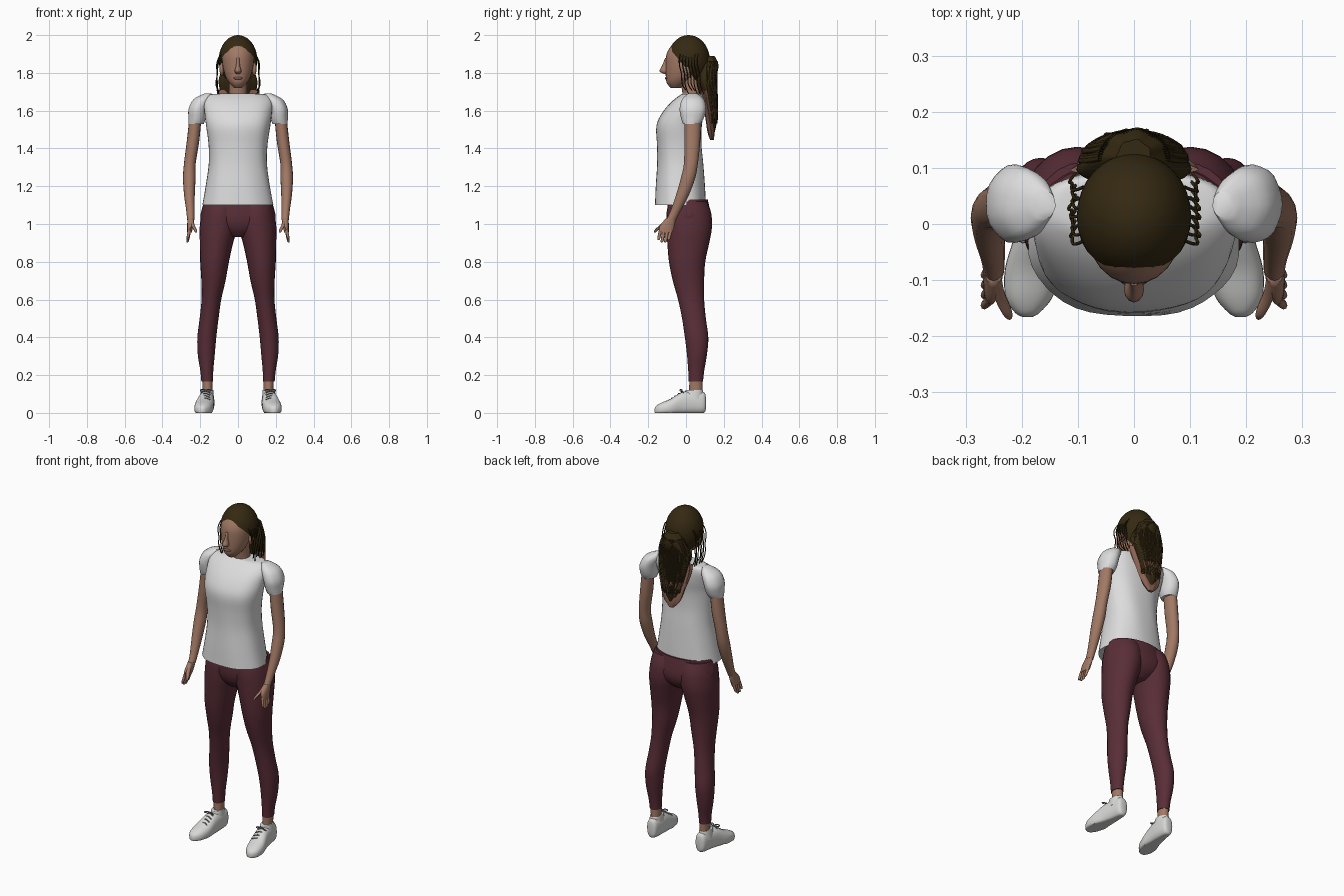
import bpy, bmesh, math, random
from mathutils import Vector

if "Cube" in bpy.data.objects:
    bpy.data.objects.remove(bpy.data.objects["Cube"], do_unlink=True)
random.seed(4)


def material(name, r, g, b):
    mat = bpy.data.materials.new(name)
    mat.use_nodes = True
    mat.diffuse_color = (r, g, b, 1)
    shader = mat.node_tree.nodes["Principled BSDF"]
    shader.inputs["Base Color"].default_value = (r, g, b, 1)
    shader.inputs["Roughness"].default_value = .8
    return mat


SKIN = material("skin", .36, .19, .13)
HAIR = material("dark brown hair", .035, .022, .006)
WHITE = material("white cotton", .72, .72, .72)
PANTS = material("burgundy leggings", .1, .027, .038)
SHOE = material("shoe white", .68, .68, .67)
LACE = material("grey laces", .2, .2, .2)
TIPS = material("faded hair tips", .27, .13, .09)


def finish(bm, name, mat):
    bmesh.ops.recalc_face_normals(bm, faces=bm.faces[:])
    mesh = bpy.data.meshes.new(name)
    bm.to_mesh(mesh)
    bm.free()
    mesh.materials.append(mat)
    obj = bpy.data.objects.new(name, mesh)
    bpy.context.collection.objects.link(obj)
    bpy.ops.object.select_all(action="DESELECT")
    obj.select_set(True)
    bpy.context.view_layer.objects.active = obj
    bpy.ops.object.shade_smooth_by_angle(angle=math.radians(50))
    return obj


def smooth_rings(rings, steps):
    """Catmull-Rom interpolation between the given sections."""
    out = []
    last = len(rings) - 1
    for i in range(last):
        a, b, c, d = (rings[min(max(k, 0), last)] for k in range(i - 1, i + 3))
        for s in range(steps):
            t = s / steps
            out.append([q + t / 2 * (r - p + t * (2*p - 5*q + 4*r - w + t * (3*(q - r) + w - p)))
                        for p, q, r, w in zip(a, b, c, d)])
    return out + [rings[-1]]


def loft(name, mat, rings, side=1, along="z", sides=24, steps=4, power=2, fold=0):
    """Skin elliptical sections (x, y, z, half width, half depth)."""
    bm = bmesh.new()
    loops = []
    for x, y, z, rx, ry in smooth_rings(rings, steps):
        loop = []
        for k in range(sides):
            a = math.tau * k / sides
            c, s = math.cos(a), math.sin(a)
            wave = 1 + fold * math.sin(a * 7 + z * 9)
            u = math.copysign(abs(c) ** (2 / power), c) * rx * wave
            v = math.copysign(abs(s) ** (2 / power), s) * ry * wave
            co = (x * side + u, y + v, z) if along == "z" else (x * side + u, y, max(z + v, 0))
            loop.append(bm.verts.new(co))
        loops.append(loop)
    for low, high in zip(loops, loops[1:]):
        for k in range(sides):
            n = (k + 1) % sides
            bm.faces.new((low[k], low[n], high[n], high[k]))
    bm.faces.new(loops[0])
    bm.faces.new(loops[-1])
    return finish(bm, name, mat)


def ball(name, mat, centre, radii, cut=None):
    """Ellipsoid, optionally trimmed by a plane (point, normal)."""
    bm = bmesh.new()
    bmesh.ops.create_uvsphere(bm, u_segments=32, v_segments=20, radius=1)
    for v in bm.verts:
        v.co = Vector(p * r + c for p, r, c in zip(v.co, radii, centre))
    if cut:
        bmesh.ops.bisect_plane(bm, geom=bm.verts[:] + bm.edges[:] + bm.faces[:],
                               plane_co=cut[0], plane_no=cut[1], clear_outer=True)
    return finish(bm, name, mat)


def strands(name, mat, paths, thickness):
    """Thin round curves through the given points."""
    curve = bpy.data.curves.new(name, "CURVE")
    curve.dimensions = "3D"
    curve.bevel_depth = thickness
    curve.bevel_resolution = 1
    curve.resolution_u = 4
    for path in paths:
        spline = curve.splines.new("NURBS")
        spline.points.add(len(path) - 1)
        spline.use_endpoint_u = True
        for point, co in zip(spline.points, path):
            point.co = (*co, 1)
    curve.materials.append(mat)
    obj = bpy.data.objects.new(name, curve)
    bpy.context.collection.objects.link(obj)


# Shirt body and seat of the leggings
loft("shirt", WHITE, [
    (0, -.03, 1.1, .188, .135), (0, -.03, 1.2, .17, .13), (0, -.03, 1.32, .154, .122),
    (0, -.035, 1.42, .156, .118), (0, -.036, 1.52, .17, .12), (0, -.015, 1.59, .178, .11),
    (0, .012, 1.65, .18, .086), (0, .032, 1.685, .15, .06), (0, .034, 1.69, .07, .05)],
    sides=42, power=2.3, fold=.008)
loft("leggings_seat", PANTS, [
    (0, .01, .93, .05, .06), (0, .015, .97, .14, .1), (0, .016, 1.03, .198, .117),
    (0, .01, 1.13, .175, .105)], sides=32)

# Neck, head and face
loft("neck", SKIN, [(0, .04, 1.62, .06, .05), (0, .03, 1.7, .048, .05), (0, .02, 1.8, .05, .055)])
loft("head", SKIN, [
    (0, -.055, 1.72, .02, .025), (0, -.045, 1.745, .045, .056), (0, -.03, 1.78, .066, .077),
    (0, -.012, 1.84, .082, .096), (0, -.003, 1.9, .084, .1), (0, 0, 1.95, .062, .072),
    (0, .005, 1.98, .03, .035)])
loft("nose", SKIN, [(0, -.11, 1.795, .01, .008), (0, -.116, 1.81, .018, .024),
                    (0, -.108, 1.84, .01, .018), (0, -.1, 1.88, .008, .01)], sides=12)
ball("lips", TIPS, (0, -.1, 1.772), (.024, .012, .008))

# Hair cap, tail and faded tail end
ball("hair_cap", HAIR, (0, .014, 1.868), (.102, .112, .132), ((0, 0, 1.825), (0, -1.2, -1)))
loft("hair_tail", HAIR, [
    (0, .14, 1.48, .012, .01), (0, .135, 1.53, .042, .026), (0, .13, 1.61, .065, .034),
    (0, .115, 1.7, .092, .046), (0, .105, 1.77, .098, .052), (0, .12, 1.84, .066, .05),
    (0, .12, 1.89, .03, .03)], sides=42, fold=.05)
loft("hair_tail_tips", TIPS, [
    (0, .138, 1.445, .015, .01), (0, .132, 1.49, .055, .018), (0, .122, 1.57, .082, .02),
    (0, .106, 1.66, .105, .022), (0, .1, 1.71, .11, .02)], sides=42, fold=.06)

# Loose wavy strands over the tail and beside the face
tail, loose, faded = [], [], []
for n in range(36):
    a = math.pi * (n + .5) / 36
    c, s = math.cos(a), math.sin(a)
    j = random.uniform(-.01, .01)
    path = [(c * .06, .115 + s * .05, 1.86), (c * .1 + j, .105 + s * .054, 1.78),
            (c * .096 - j, .115 + s * .048, 1.7), (c * .068 + j, .13 + s * .036, 1.61),
            (c * .05 - j, .135 + s * .028, 1.54 + j)]
    tail.append(path)
    if n % 2:
        faded.append([path[-2], path[-1], (c * .04 + j, .14, 1.47 + abs(c) * .08)])
for side in (1, -1):
    for n in range(7):
        y = -.03 + n * .016
        j = random.uniform(-.012, .012)
        loose.append([(side * .09, y, 1.9), (side * (.118 + j), y - .015, 1.85),
                      (side * (.1 - j), y + .02, 1.79), (side * (.122 + j), y, 1.74),
                      (side * .1, y + .03, 1.68 + 3 * j)])
strands("tail_strands", HAIR, tail, .005)
strands("loose_strands", HAIR, loose, .003)
strands("faded_strands", TIPS, faded, .005)

# Paired parts: the left is +x
for label, side in (("left_", 1), ("right_", -1)):
    ball(label + "ear", SKIN, (side * .086, .005, 1.82), (.012, .022, .034))
    loft(label + "sleeve", WHITE, [
        (.222, .03, 1.53, .04, .046), (.217, .034, 1.56, .046, .06), (.212, .036, 1.61, .05, .07),
        (.19, .036, 1.66, .046, .058), (.16, .035, 1.69, .02, .025)], side, fold=.015)
    loft(label + "arm", SKIN, [
        (.25, -.08, 1.02, .019, .026), (.252, -.055, 1.07, .022, .027),
        (.257, -.02, 1.15, .028, .034), (.258, .01, 1.24, .033, .038),
        (.255, .026, 1.32, .031, .037), (.238, .033, 1.44, .033, .042),
        (.225, .035, 1.57, .032, .042)], side, sides=16)
    loft(label + "palm", SKIN, [
        (.257, -.108, .955, .012, .036), (.253, -.1, .99, .016, .04),
        (.25, -.08, 1.03, .018, .027)], side, sides=14)
    for n, finger in enumerate(("little", "ring", "middle", "index")):
        y = -.08 - n * .018
        tip = .915 - .012 * (n in (1, 2))
        loft(label + finger + "_finger", SKIN, [
            (.268, y - .012, tip, .004, .004), (.266, y - .01, tip + .01, .007, .008),
            (.256, y, .97, .009, .009)], side, sides=8)
    loft(label + "thumb", SKIN, [
        (.222, -.166, .955, .005, .005), (.227, -.154, .97, .009, .011),
        (.24, -.125, .995, .01, .014), (.247, -.09, 1.03, .01, .014)], side, sides=8)
    loft(label + "legging", PANTS, [
        (.163, .052, .165, .031, .038), (.165, .054, .22, .034, .042),
        (.168, .058, .31, .045, .053), (.165, .056, .4, .05, .062),
        (.153, .042, .5, .05, .063), (.141, .027, .6, .052, .069),
        (.13, .013, .7, .064, .083), (.124, .006, .8, .076, .096),
        (.114, .012, .9, .088, .111), (.103, .017, .98, .1, .12),
        (.095, .015, 1.06, .098, .118), (.09, .01, 1.12, .09, .1)], side)
    loft(label + "ankle", SKIN, [(.16, .052, .07, .026, .036), (.163, .052, .2, .027, .034)], side)

    # Shoe, with a sole band, a heel collar and laces
    loft(label + "shoe", SHOE, [
        (.16, .106, .05, .012, .025), (.161, .095, .055, .03, .055), (.163, .04, .055, .038, .06),
        (.17, -.02, .05, .043, .06), (.18, -.08, .03, .05, .045), (.187, -.13, .02, .042, .034),
        (.19, -.158, .015, .022, .022), (.19, -.166, .012, .008, .01)], side, "y", 28, power=2.4)
    loft(label + "shoe_collar", SHOE, [
        (.164, .04, .07, .037, .056), (.163, .043, .115, .033, .047),
        (.163, .043, .122, .031, .044)], side)
    laces = []
    for n in range(4):
        y, z = -.02 - n * .018, .118 - n * .012
        laces.append([(side * (.173 + d * .025), y + d * .006, z - abs(d) * .012)
                      for d in (-1, -.5, 0, .5, 1)])
    for d in (-1, 1):
        laces.append([(side * .172, -.02, .12), (side * (.172 + d * .03), -.04, .135),
                      (side * (.172 + d * .045), -.03, .105), (side * .172, -.022, .118)])
    strands(label + "laces", LACE, laces, .0028)
